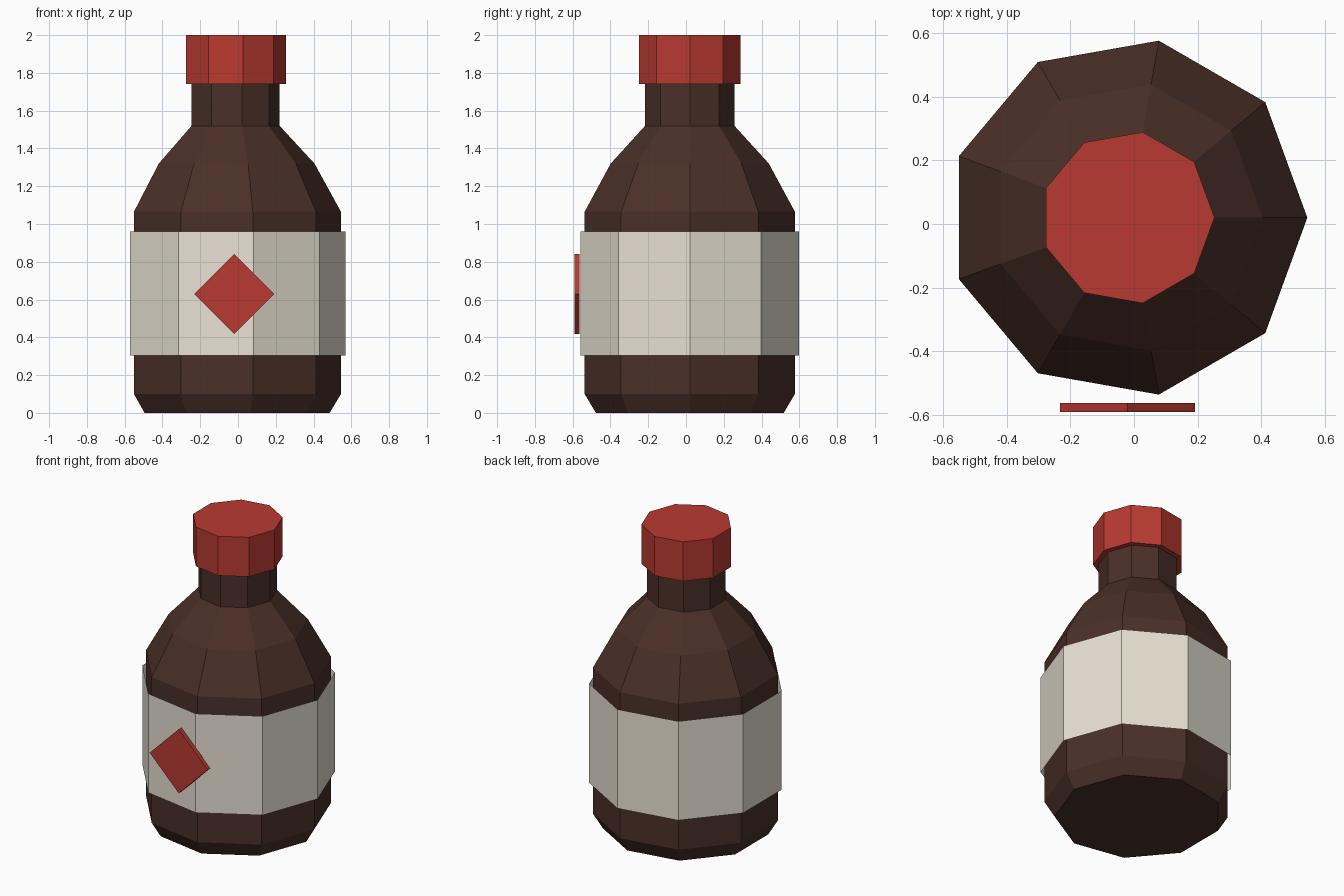
import bpy, bmesh
from math import cos, sin, pi

if "Cube" in bpy.data.objects:
    bpy.data.objects.remove(bpy.data.objects["Cube"])

CX, CY, SIDES = -0.02, 0.02, 9


def material(name, rgb):
    m = bpy.data.materials.new(name)
    m.diffuse_color = (*rgb, 1)
    m.use_nodes = True
    m.node_tree.nodes["Principled BSDF"].inputs["Base Color"].default_value = m.diffuse_color
    return m


brown = material("brown_glass", (0.069, 0.029, 0.021))
cream = material("cream_paper", (0.80, 0.75, 0.64))
red = material("red", (0.48, 0.042, 0.030))


def finish(name, bm, mat):
    me = bpy.data.meshes.new(name)
    bm.to_mesh(me)
    bm.free()
    me.materials.append(mat)
    ob = bpy.data.objects.new(name, me)
    bpy.context.collection.objects.link(ob)
    return ob


def turned(name, profile, mat, capped=True):
    """Nine-sided turned form from (radius, z) pairs."""
    bm = bmesh.new()
    rings = [[bm.verts.new((CX + r * cos(2 * pi * i / SIDES),
                            CY + r * sin(2 * pi * i / SIDES), z))
              for i in range(SIDES)] for r, z in profile]
    for low, high in zip(rings, rings[1:]):
        for i in range(SIDES):
            j = (i + 1) % SIDES
            bm.faces.new((low[i], low[j], high[j], high[i]))
    if capped:
        bm.faces.new(rings[0][::-1])
        bm.faces.new(rings[-1])
    return finish(name, bm, mat)


# Bottle: chamfered foot, straight body, two-step shoulder, neck into the cap
turned("bottle", [(0.505, 0), (0.565, 0.10), (0.565, 1.065), (0.425, 1.32),
                  (0.24, 1.52), (0.24, 1.77)], brown)

# Paper label: open sleeve around the body
turned("label", [(0.588, 0.305), (0.588, 0.96)], cream, capped=False)

# Screw cap
turned("cap", [(0.273, 1.74), (0.273, 2.0)], red)

# Diamond badge on the front of the label
bm = bmesh.new()
bmesh.ops.create_cube(bm, size=1)
badge = finish("diamond_badge", bm, red)
badge.scale = (0.30, 0.028, 0.30)
badge.rotation_euler = (0, pi / 4, 0)
badge.location = (CX, -0.577, 0.63)
